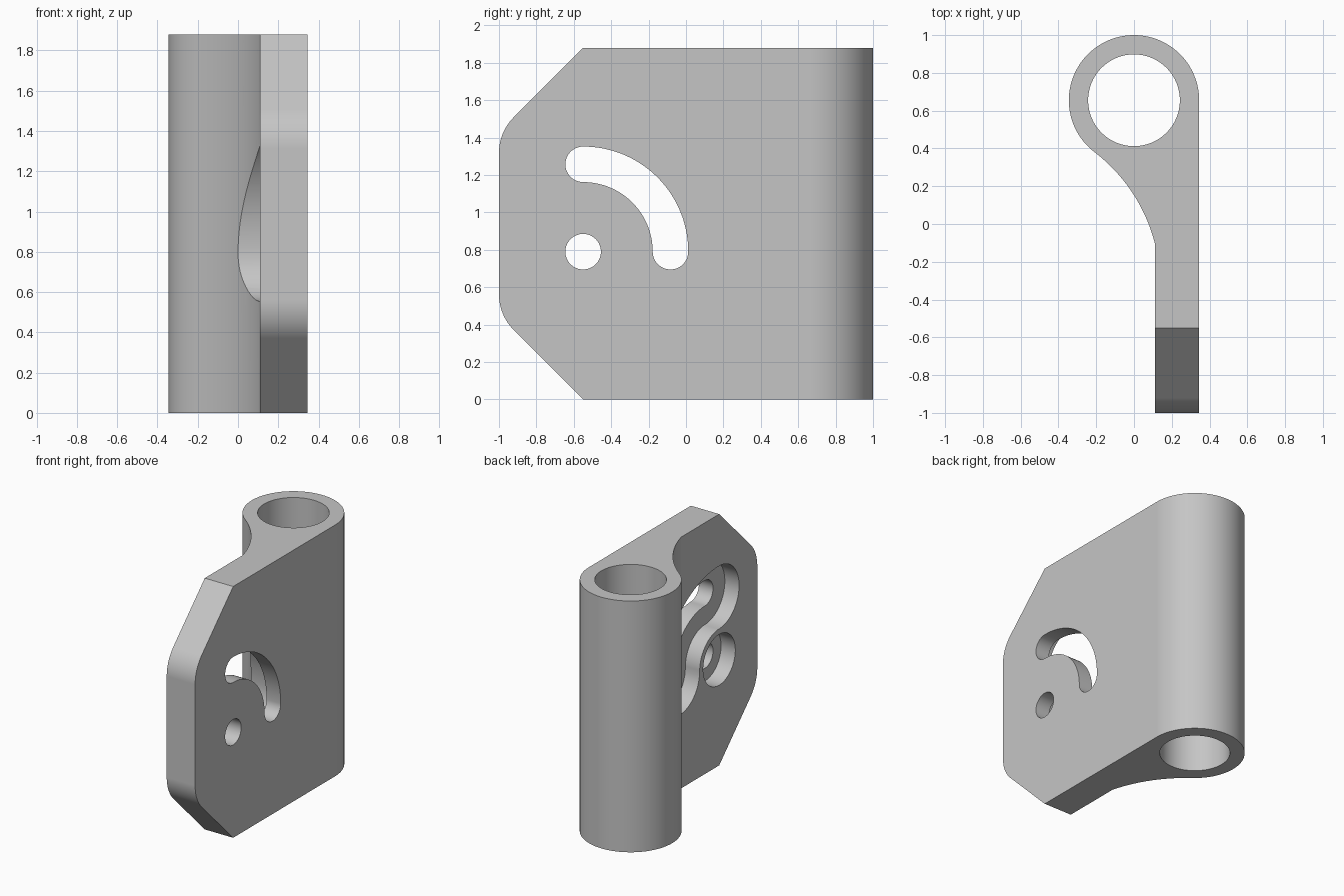
import bpy, bmesh, math
from mathutils import Vector

cube = bpy.data.objects.get("Cube")
if cube:
    bpy.data.objects.remove(cube, do_unlink=True)

HEIGHT = 1.88
TUBE_Y, TUBE_R, BORE_R = 0.655, 0.345, 0.243
PLATE_IN, PLATE_OUT = 0.11, 0.345
PIVOT = (-0.55, 0.79)      # hole centre in (y, z)
SLOT_R = 0.467             # radius of the slot's centre line

grey = bpy.data.materials.new("grey metal")
grey.use_nodes = True
colour = (0.56, 0.56, 0.56, 1)
grey.diffuse_color = colour
grey.node_tree.nodes["Principled BSDF"].inputs["Base Color"].default_value = colour


def arc(cx, cy, r, a0, a1, n):
    """Points on an arc, angles in degrees."""
    angles = [math.radians(a0 + (a1 - a0) * i / n) for i in range(n + 1)]
    return [(cx + r * math.cos(a), cy + r * math.sin(a)) for a in angles]


def circle(cx, cy, r, n=64):
    return arc(cx, cy, r, 0, 360, n)[:-1]


def prism(name, points, axis, low, high):
    """Extrude an outline along z (points are x, y) or x (points are y, z)."""
    place = (lambda p: (p[0], p[1], low)) if axis == "z" else (lambda p: (low, p[0], p[1]))
    shift = Vector((0, 0, high - low)) if axis == "z" else Vector((high - low, 0, 0))
    bm = bmesh.new()
    face = bm.faces.new([bm.verts.new(place(p)) for p in points])
    ext = bmesh.ops.extrude_face_region(bm, geom=[face])
    bmesh.ops.translate(bm, vec=shift, verts=[v for v in ext["geom"] if isinstance(v, bmesh.types.BMVert)])
    bmesh.ops.recalc_face_normals(bm, faces=bm.faces[:])
    mesh = bpy.data.meshes.new(name)
    bm.to_mesh(mesh)
    bm.free()
    mesh.materials.append(grey)
    obj = bpy.data.objects.new(name, mesh)
    bpy.context.collection.objects.link(obj)
    return obj


def combine(target, cutter, operation="DIFFERENCE"):
    mod = target.modifiers.new("cut", "BOOLEAN")
    mod.object, mod.operation, mod.solver = cutter, operation, "EXACT"
    bpy.context.view_layer.objects.active = target
    bpy.ops.object.modifier_apply(modifier=mod.name)
    bpy.data.objects.remove(cutter, do_unlink=True)


def slot_outline(r):
    """Quarter-ring slot around the pivot with round ends."""
    y, z = PIVOT
    return (arc(y, z, SLOT_R + r, 0, 90, 40)
            + arc(y, z + SLOT_R, r, 90, 270, 24)[1:]
            + arc(y, z, SLOT_R - r, 90, 0, 40)[1:]
            + arc(y + SLOT_R, z, r, 180, 360, 24)[1:-1])


# Plate and tube outline, joined by a hollow web
web_r = 0.885
tangent = math.radians(232.6)
web_x = (TUBE_R + web_r) * math.cos(tangent)
web_y = TUBE_Y + (TUBE_R + web_r) * math.sin(tangent)
foot = math.degrees(math.acos((PLATE_IN - web_x) / web_r))
outline = ([(PLATE_IN, -1), (PLATE_OUT, -1)]
           + arc(0, TUBE_Y, TUBE_R, 0, 232.6, 72)
           + arc(web_x, web_y, web_r, 52.6, foot, 24)[1:])
bracket = prism("hinge_bracket", outline, "z", 0, HEIGHT)

# Chamfered, rounded front corners
corner_r, edge = 0.27, 0.45
arc_z = edge + corner_r * math.tan(math.radians(22.5))
side = ([(-0.55, 0), (1.2, 0), (1.2, HEIGHT), (-0.55, HEIGHT)]
        + arc(-1 + corner_r, HEIGHT - arc_z, corner_r, 135, 180, 12)
        + arc(-1 + corner_r, arc_z, corner_r, 180, 225, 12))
combine(bracket, prism("side_shape", side, "x", -1, 1), "INTERSECT")

# Tube bore
combine(bracket, prism("bore", circle(0, TUBE_Y, BORE_R), "z", -0.1, HEIGHT + 0.1))

# Recesses on the inner face, then the through slot and hole
floor = 0.228
combine(bracket, prism("slot_recess", slot_outline(0.235), "x", -0.6, floor))
combine(bracket, prism("hole_recess", circle(*PIVOT, 0.19), "x", -0.6, floor))
combine(bracket, prism("slot", slot_outline(0.095), "x", -0.6, 0.6))
combine(bracket, prism("hole", circle(*PIVOT, 0.095), "x", -0.6, 0.6))

# Smooth curved walls, crisp edges
bpy.ops.object.select_all(action="DESELECT")
bracket.select_set(True)
bpy.context.view_layer.objects.active = bracket
bpy.ops.object.shade_smooth_by_angle(angle=math.radians(25))
weighted = bracket.modifiers.new("even shading", "WEIGHTED_NORMAL")
weighted.keep_sharp = True
